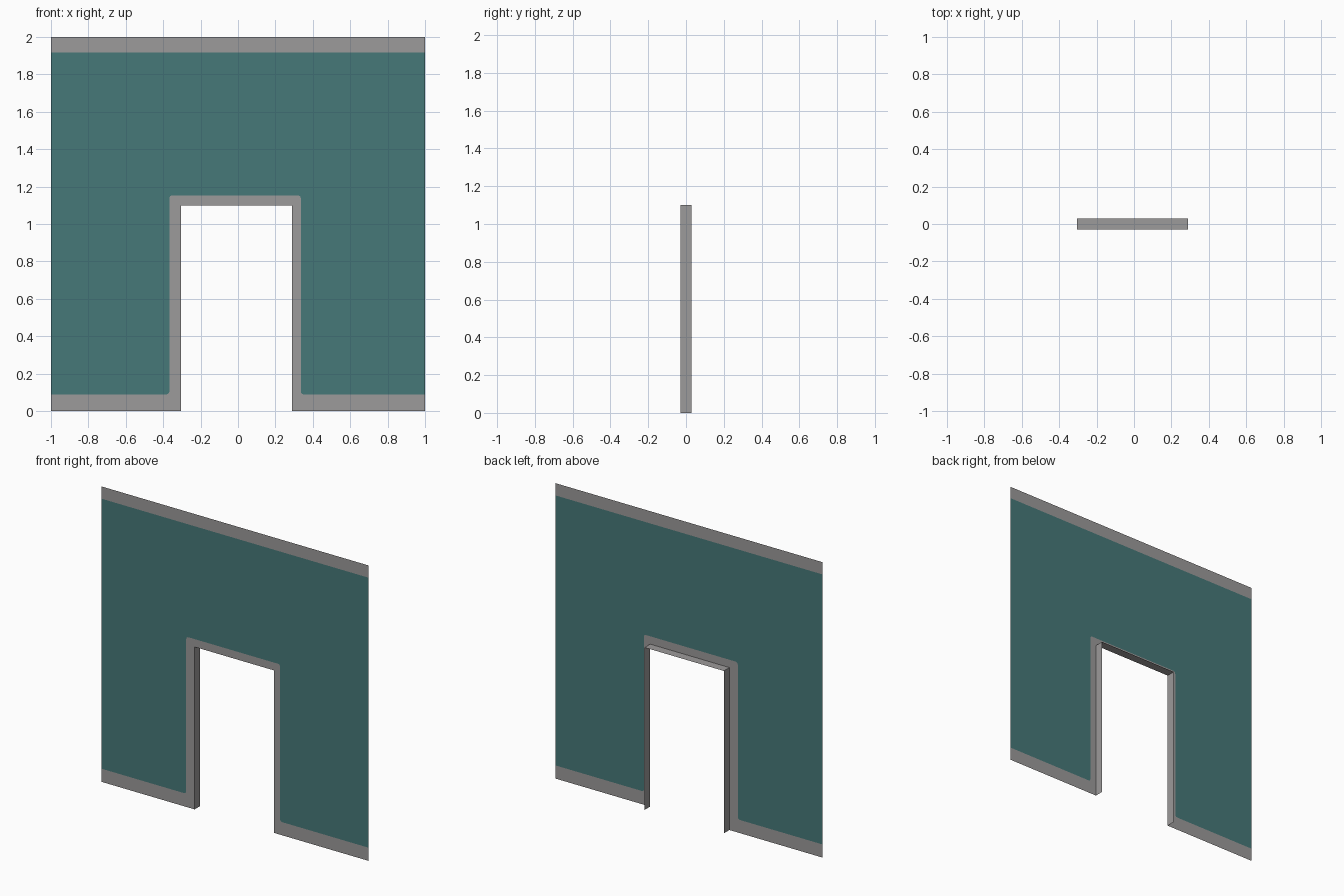
import bpy, bmesh
from mathutils import Vector

if "Cube" in bpy.data.objects:
    bpy.data.objects.remove(bpy.data.objects["Cube"])

FRONT, BACK = -0.03, 0.03            # wall plane and back edge of the lining
LEFT, RIGHT, HEAD = -0.304, 0.29, 1.10   # doorway opening


def material(name, color):
    m = bpy.data.materials.new(name)
    m.diffuse_color = (*color, 1.0)
    m.use_nodes = True
    m.node_tree.nodes["Principled BSDF"].inputs["Base Color"].default_value = m.diffuse_color
    return m


grey = material("grey trim", (0.335, 0.325, 0.325))
teal = material("teal paint", (0.061, 0.19, 0.19))


def rounded(points, r, steps=4):
    """Polyline with its inner corners filleted."""
    pts = [Vector(p) for p in points]
    out = [pts[0]]
    for a, b, c in zip(pts, pts[1:], pts[2:]):
        p = b + (a - b).normalized() * r
        q = b + (c - b).normalized() * r
        for i in range(steps + 1):
            t = i / steps
            out.append(p * (1 - t) ** 2 + b * 2 * t * (1 - t) + q * t * t)
    return out + [pts[-1]]


def make(name, polygons, mat):
    bm = bmesh.new()
    for poly in polygons:
        bm.faces.new([bm.verts.new(p) for p in poly])
    bmesh.ops.remove_doubles(bm, verts=bm.verts, dist=1e-5)
    bmesh.ops.triangulate(bm, faces=[f for f in bm.faces if len(f.verts) > 4])
    me = bpy.data.meshes.new(name)
    bm.to_mesh(me)
    bm.free()
    me.materials.append(mat)
    ob = bpy.data.objects.new(name, me)
    bpy.context.collection.objects.link(ob)
    return ob


def on_wall(points):
    return [(p[0], FRONT, p[1]) for p in points]


# Boundary between paint and trim, running from left to right
edge = rounded([(-1, 0.089), (-0.367, 0.089), (-0.367, 1.153),
                (0.336, 1.153), (0.336, 0.089), (1, 0.089)], 0.018)

# Painted wall
make("painted_wall", [on_wall(edge + [(1, 1.917), (-1, 1.917)])], teal)

# Skirting and door surround in one strip
opening = [(1, 0), (RIGHT, 0), (RIGHT, HEAD), (LEFT, HEAD), (LEFT, 0), (-1, 0)]
make("skirting_and_door_surround", [on_wall((edge + opening)[::-1])], grey)

# Top band
make("top_band", [on_wall([(-1, 1.917), (1, 1.917), (1, 2), (-1, 2)])], grey)

# Doorway lining, going back from the wall
frame = [(LEFT, 0), (LEFT, HEAD), (RIGHT, HEAD), (RIGHT, 0)]
make("doorway_lining",
     [[(a[0], FRONT, a[1]), (b[0], FRONT, b[1]), (b[0], BACK, b[1]), (a[0], BACK, a[1])]
      for a, b in zip(frame, frame[1:])], grey)
